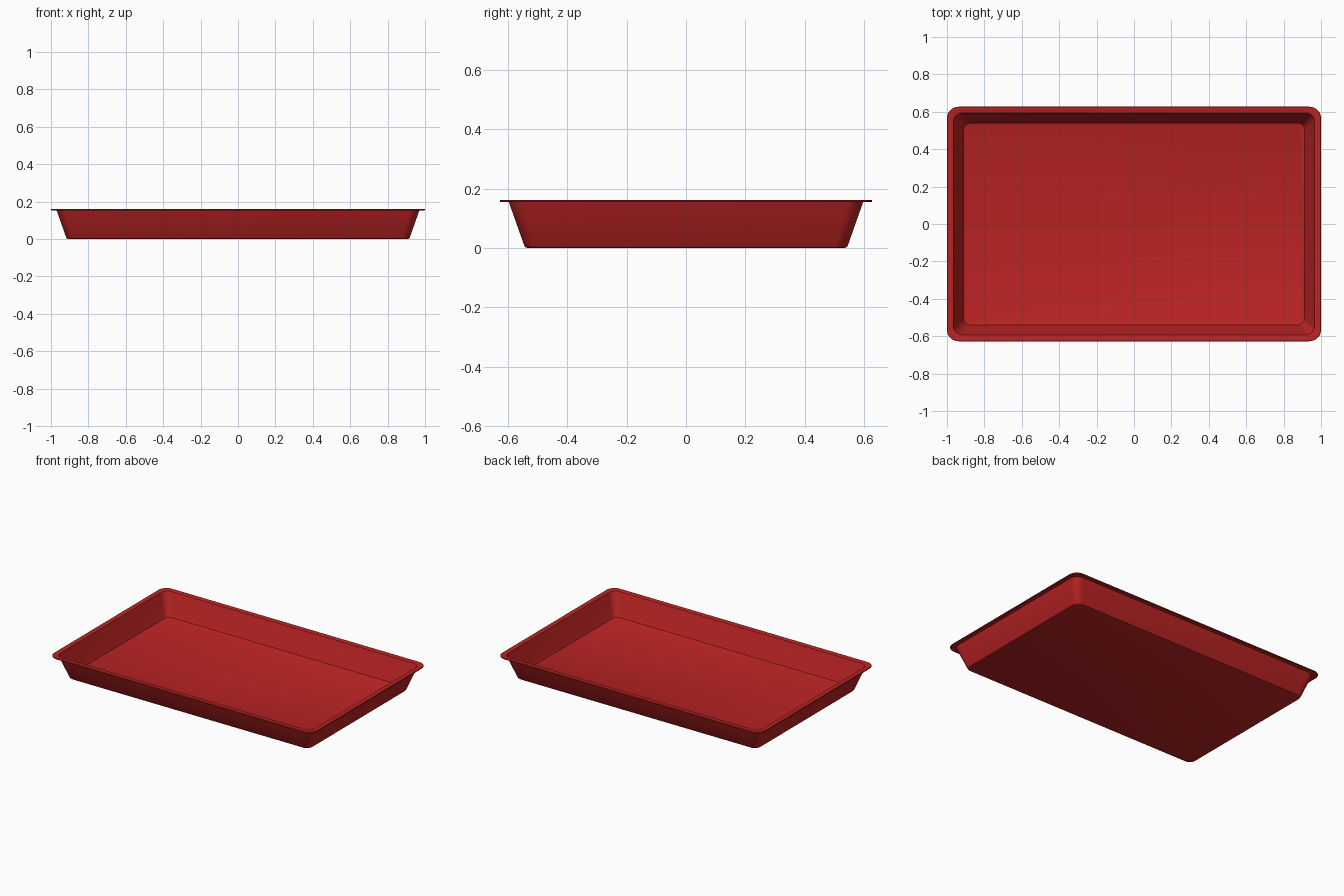
import bpy, bmesh, math

cube = bpy.data.objects.get("Cube")
if cube:
    bpy.data.objects.remove(cube)

HALF_X, HALF_Y = 1.0, 0.627
SEGMENTS = 8

red = bpy.data.materials.new("tray red")
red.use_nodes = True
colour = (0.5, 0.017, 0.017, 1)
red.diffuse_color = colour
red.node_tree.nodes["Principled BSDF"].inputs["Base Color"].default_value = colour


def rounded_loop(bm, inset, z, radius):
    """Ring of vertices around a rounded rectangle."""
    ring = []
    cx, cy = HALF_X - inset - radius, HALF_Y - inset - radius
    for quarter, (sx, sy) in enumerate([(1, 1), (-1, 1), (-1, -1), (1, -1)]):
        for i in range(SEGMENTS + 1):
            a = math.pi / 2 * (quarter + i / SEGMENTS)
            ring.append(bm.verts.new((sx * cx + radius * math.cos(a),
                                      sy * cy + radius * math.sin(a), z)))
    return ring


# Cross-section from the underside, out around the rim, to the inner floor:
# inset from the outer edge, height, corner radius
section = [
    (0.092, 0.0, 0.035), (0.086, 0.002, 0.04), (0.082, 0.007, 0.043),
    (0.03, 0.154, 0.055),
    (0.002, 0.154, 0.06), (0.0, 0.156, 0.062), (0.0, 0.16, 0.062), (0.002, 0.162, 0.06),
    (0.03, 0.162, 0.05), (0.034, 0.16, 0.048),
    (0.084, 0.02, 0.038), (0.088, 0.012, 0.035), (0.096, 0.008, 0.03),
]

bm = bmesh.new()
rings = [rounded_loop(bm, *s) for s in section]
for low, high in zip(rings, rings[1:]):
    for i in range(len(low)):
        j = (i + 1) % len(low)
        bm.faces.new((low[i], low[j], high[j], high[i]))
bm.faces.new(rings[0][::-1])
bm.faces.new(rings[-1])
bmesh.ops.recalc_face_normals(bm, faces=bm.faces)

mesh = bpy.data.meshes.new("tray")
bm.to_mesh(mesh)
bm.free()
mesh.materials.append(red)
tray = bpy.data.objects.new("tray", mesh)
bpy.context.collection.objects.link(tray)

# Smooth corners, crisp rim
bpy.ops.object.select_all(action="DESELECT")
tray.select_set(True)
bpy.context.view_layer.objects.active = tray
bpy.ops.object.shade_smooth_by_angle(angle=math.radians(32))
